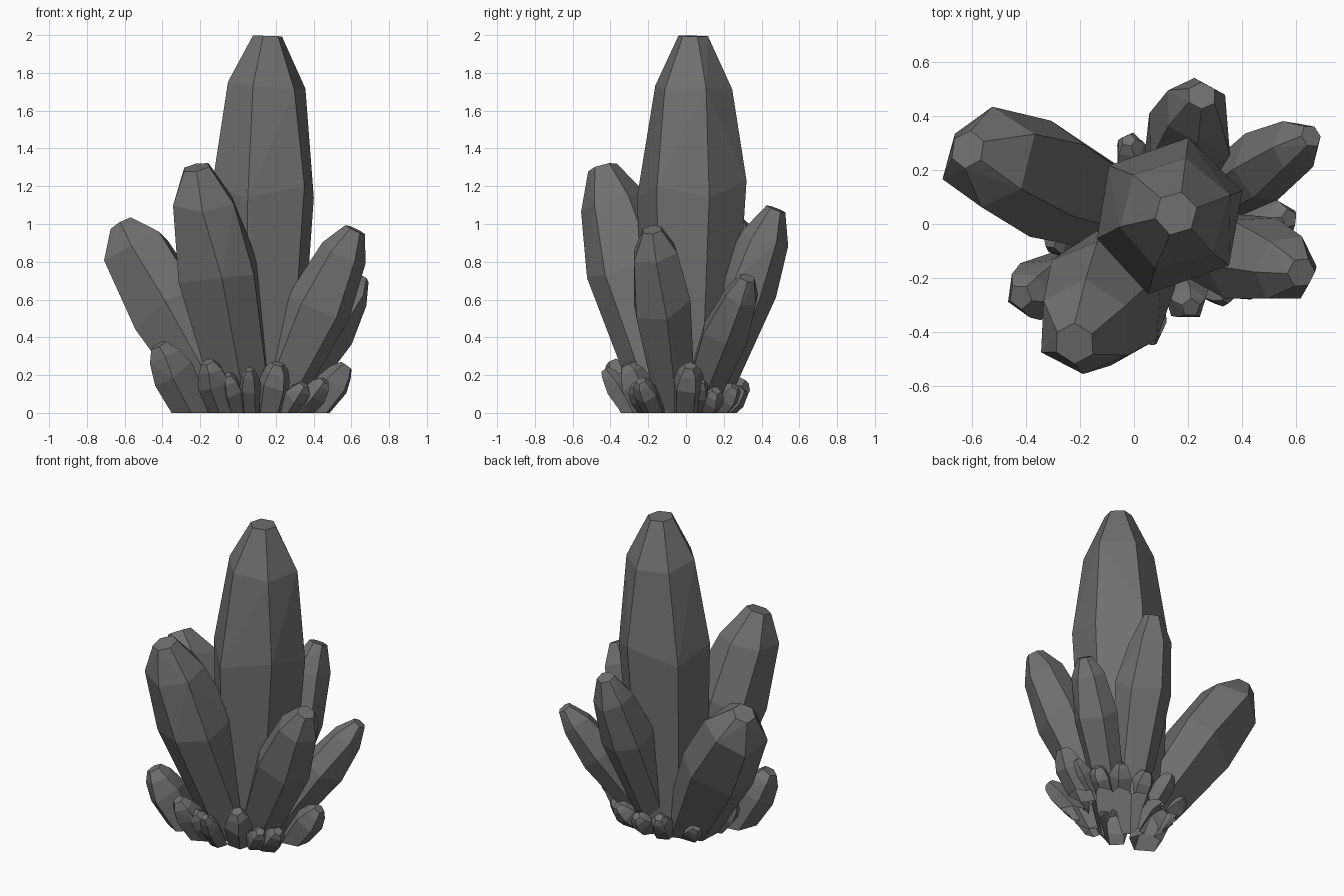
import bpy
import bmesh
import math
import random
from mathutils import Vector

random.seed(4)
cube = bpy.data.objects.get("Cube")
if cube:
    bpy.data.objects.remove(cube, do_unlink=True)

# One dark grey stone colour
stone = bpy.data.materials.new("dark_grey_crystal")
stone.use_nodes = True
grey = (0.16, 0.16, 0.16, 1)
stone.diffuse_color = grey
stone.node_tree.nodes["Principled BSDF"].inputs["Base Color"].default_value = grey

parts = []  # name, mesh and outer planes of every shard


def crystal(name, base, tip, radius, turn=30, sides=6,
            foot=0.5, belly=0.6, shoulder=0.74, cap=0.32):
    """Faceted shard with a swollen middle and a blunt tip."""
    base, tip = Vector(base), Vector(tip)
    axis = (tip - base).normalized()
    length = (tip - base).length
    across = (Vector((1, 0, 0)) - axis * axis.x).normalized()
    other = axis.cross(across)
    # Position along the shard, share of the full radius, unevenness
    profile = [(-1.6 * radius / length, foot, 0), (belly, 1, 0.04),
               (0.86, shoulder, 0.025), (1, cap, 0)]
    bm = bmesh.new()
    for along, share, uneven in profile:
        for i in range(sides):
            a = math.radians(turn) + math.tau * i / sides
            a += random.uniform(-uneven, uneven) * 3
            slide = (along + random.uniform(-uneven, uneven)) * length
            r = radius * share * random.uniform(0.97, 1.05)
            bm.verts.new(base + axis * slide
                         + (across * math.cos(a) + other * math.sin(a)) * r)
    bmesh.ops.convex_hull(bm, input=bm.verts[:])
    loose = [v for v in bm.verts if not v.link_faces]
    bmesh.ops.delete(bm, geom=loose, context='VERTS')
    bmesh.ops.recalc_face_normals(bm, faces=bm.faces[:])
    bm.normal_update()
    planes = [(f.verts[0].co.copy(), f.normal.copy()) for f in bm.faces]
    # Leave the shard open at the ground
    bmesh.ops.bisect_plane(bm, geom=bm.verts[:] + bm.edges[:] + bm.faces[:],
                           plane_co=(0, 0, 0), plane_no=(0, 0, 1), clear_inner=True)
    parts.append((name, bm, planes))


def remove_buried(bm, planes):
    """Delete the surface that lies inside another convex shard."""
    inside = bm.faces[:]
    for co, no in planes:
        keep, crossing = [], []
        for f in inside:
            sides = [(v.co - co).dot(no) for v in f.verts]
            if max(sides) <= 1e-5:
                keep.append(f)
            elif min(sides) < -1e-5:
                crossing.append(f)
        if crossing:
            edges = {e for f in crossing for e in f.edges}
            verts = {v for f in crossing for v in f.verts}
            cut = bmesh.ops.bisect_plane(bm, geom=crossing + list(edges) + list(verts),
                                         dist=1e-6, plane_co=co, plane_no=no)
            keep += [g for g in cut["geom"] if isinstance(g, bmesh.types.BMFace)
                     and (g.calc_center_median() - co).dot(no) < 0]
        inside = keep
        if not inside:
            return
    bmesh.ops.delete(bm, geom=inside, context='FACES')


# Large crystals leaning out from the middle
crystal("main_crystal", (0.1, 0.015, 0), (0.155, 0.04, 1.995), 0.287, 15, foot=0.72, cap=0.28)
crystal("front_crystal", (0.045, -0.08, 0), (-0.22, -0.44, 1.3), 0.242)
crystal("right_side_crystal", (-0.05, 0.04, 0), (-0.615, 0.275, 1), 0.225, 20,
        belly=0.52, shoulder=0.84)
crystal("back_crystal", (0.12, 0.08, 0), (0.25, 0.475, 1.08), 0.168)
crystal("back_left_crystal", (0.22, 0.05, 0), (0.655, 0.325, 0.715), 0.132, 10)
crystal("left_side_crystal", (0.17, -0.05, 0), (0.62, -0.18, 0.97), 0.172, 0)

# Small chunky shards around the foot: tip position and radius
SHARDS = [
    (-0.42, -0.27, 0.36, 0.12), (-0.16, -0.39, 0.27, 0.09),
    (0.06, -0.43, 0.23, 0.06), (0.21, -0.31, 0.26, 0.09),
    (0.575, 0.02, 0.25, 0.09), (0.46, -0.24, 0.17, 0.07),
    (-0.02, 0.31, 0.17, 0.07), (-0.31, -0.06, 0.2, 0.08),
    (0.32, 0.26, 0.14, 0.07), (-0.22, 0.2, 0.12, 0.07),
    (0.35, -0.27, 0.15, 0.07), (0.52, 0.08, 0.17, 0.06),
    (0.42, 0.16, 0.12, 0.07), (0.15, 0.3, 0.13, 0.07),
    (-0.06, -0.36, 0.2, 0.07),
]
middle = Vector((0.08, -0.03, 0))
for number, (x, y, z, radius) in enumerate(SHARDS):
    root = middle.lerp(Vector((x, y, 0)), 0.64)
    crystal(f"small_shard_{number}", root, (x, y, z), radius,
            random.uniform(0, 60), 5, foot=0.72, cap=0.4)

# Open the shards into each other so that together they form one hollow shell
for name, bm, own_planes in parts:
    for other_name, other_bm, planes in parts:
        if other_name != name:
            remove_buried(bm, planes)
    bmesh.ops.dissolve_limit(bm, angle_limit=math.radians(4),
                             verts=bm.verts[:], edges=bm.edges[:])
    mesh = bpy.data.meshes.new(name)
    bm.to_mesh(mesh)
    bm.free()
    mesh.materials.append(stone)
    obj = bpy.data.objects.new(name, mesh)
    bpy.context.collection.objects.link(obj)
